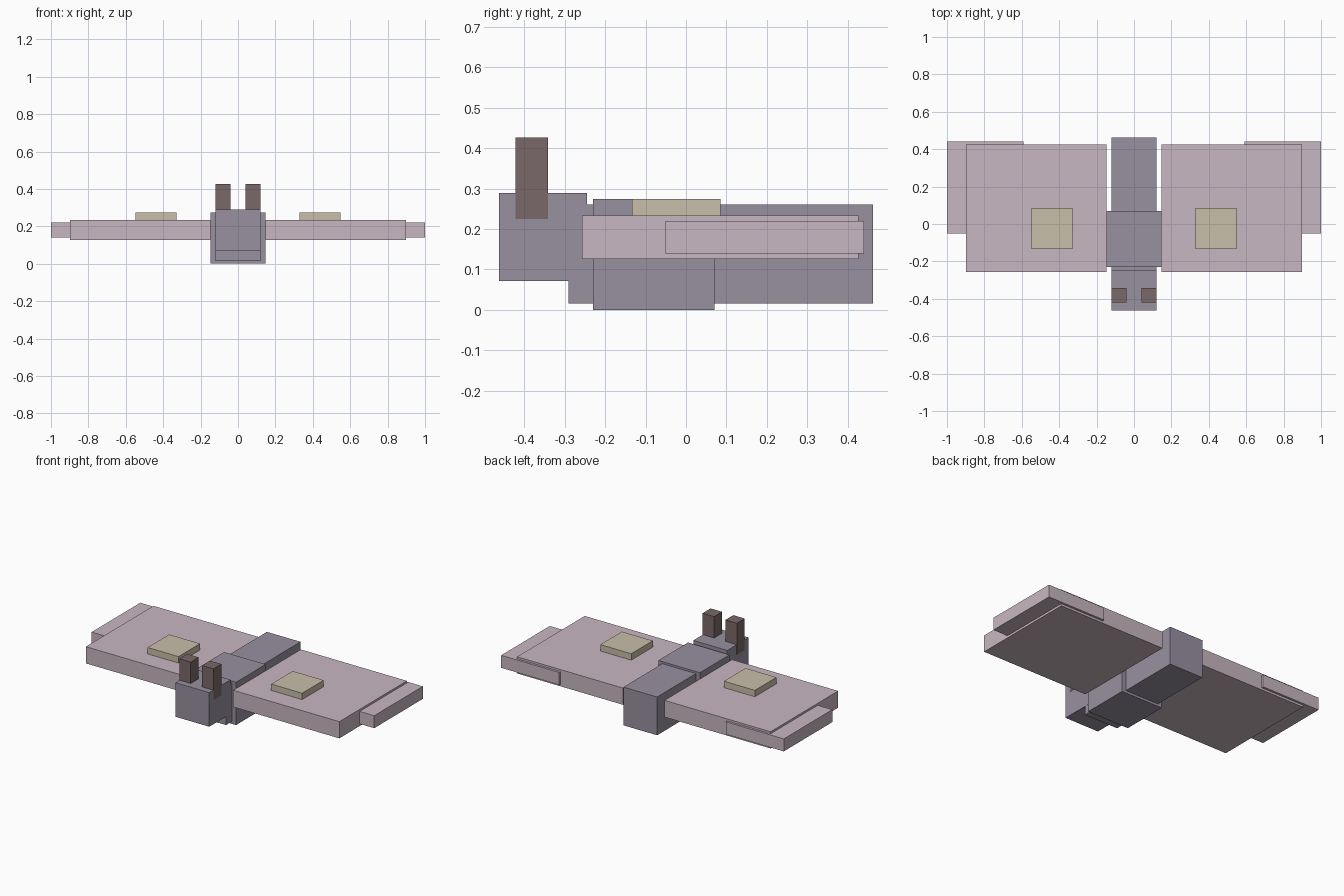
import bpy

cube = bpy.data.objects.get("Cube")
if cube:
    bpy.data.objects.remove(cube, do_unlink=True)


def material(name, rgb):
    mat = bpy.data.materials.new(name)
    mat.use_nodes = True
    mat.diffuse_color = (*rgb, 1)
    mat.node_tree.nodes["Principled BSDF"].inputs["Base Color"].default_value = (*rgb, 1)
    return mat


PINK = material("dusty pink", (0.578, 0.474, 0.533))
GREY = material("lilac grey", (0.314, 0.279, 0.352))
BROWN = material("dark brown", (0.195, 0.138, 0.138))
CREAM = material("pale cream", (0.578, 0.521, 0.402))


def block(name, mat, xs, ys, zs):
    """Box spanning the given (low, high) range on each axis."""
    spans = (xs, ys, zs)
    bpy.ops.mesh.primitive_cube_add(size=1, location=[(a + b) / 2 for a, b in spans])
    obj = bpy.context.object
    obj.name = obj.data.name = name
    for v in obj.data.vertices:
        for axis, (a, b) in enumerate(spans):
            v.co[axis] *= b - a
    obj.data.materials.append(mat)
    return obj


def pair(name, mat, xs, ys, zs):
    """Matching boxes on the left (+x) and right (-x)."""
    block("left_" + name, mat, xs, ys, zs)
    block("right_" + name, mat, (-xs[1], -xs[0]), ys, zs)


# Head, thorax and long abdomen
block("head", GREY, (-0.12, 0.12), (-0.462, -0.245), (0.071, 0.289))
block("thorax", GREY, (-0.147, 0.147), (-0.23, 0.07), (0, 0.274))
block("abdomen", GREY, (-0.119, 0.119), (-0.291, 0.462), (0.016, 0.261))

# Antennae, sunk a little into the head
pair("antenna", BROWN, (0.04, 0.121), (-0.421, -0.341), (0.225, 0.426))

# Wings with overlapping rear tips and raised spots
pair("wing", PINK, (0.146, 0.897), (-0.257, 0.426), (0.126, 0.233))
pair("wing_tip", PINK, (0.59, 1.0), (-0.051, 0.44), (0.14, 0.22))
pair("wing_spot", CREAM, (0.328, 0.547), (-0.133, 0.085), (0.2, 0.274))
